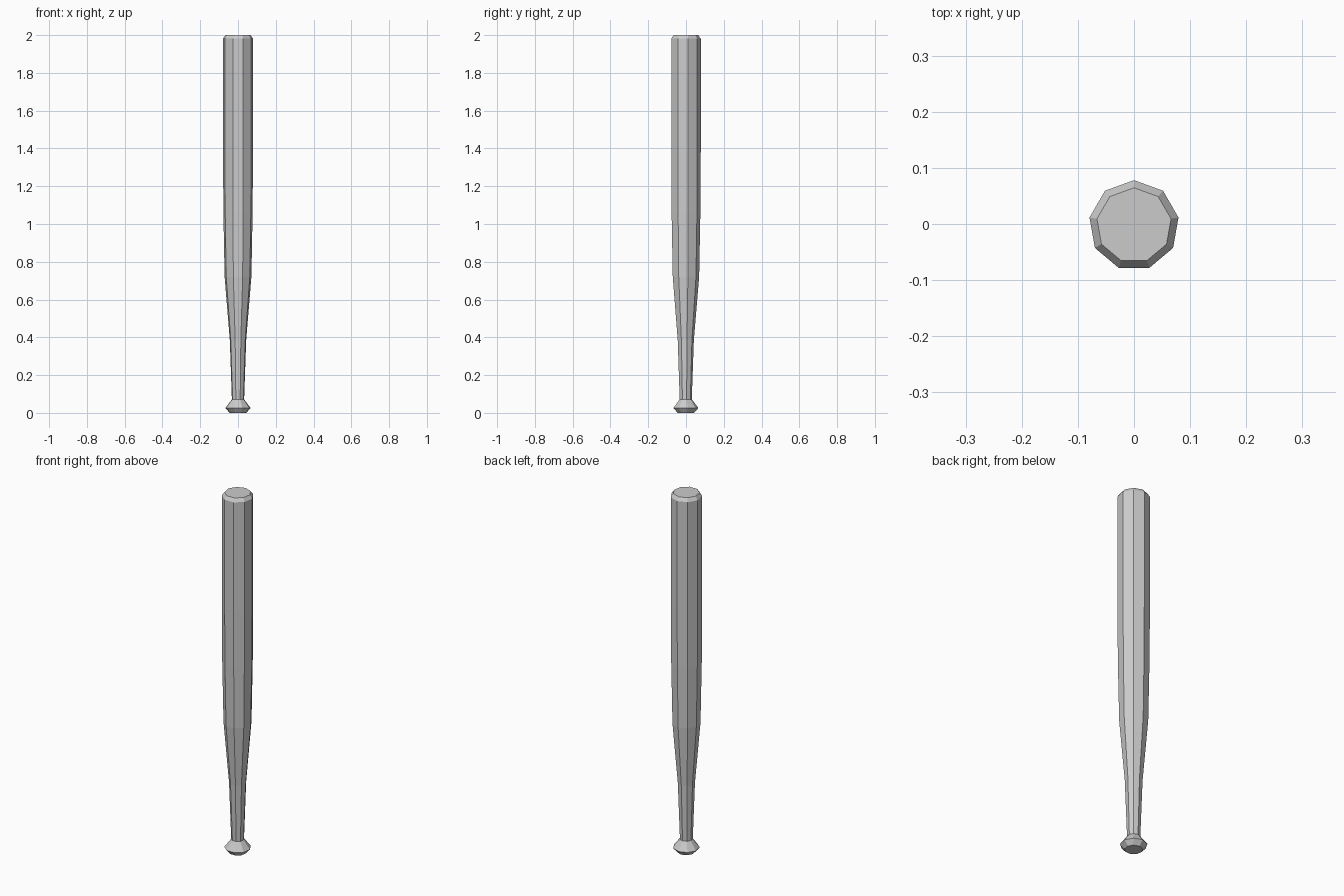
import bpy, bmesh
from math import sin, cos, radians

if "Cube" in bpy.data.objects:
    bpy.data.objects.remove(bpy.data.objects["Cube"])

SIDES = 9
Y_OFF = -0.0024  # centres the odd-sided outline on y = 0

# (radius, height) from the knob up to the barrel tip
profile = [(0.045, 0.0), (0.068, 0.026), (0.033, 0.072), (0.044, 0.385),
           (0.072, 0.72), (0.0785, 1.06), (0.0805, 1.38), (0.0805, 1.981), (0.067, 2.0)]

bm = bmesh.new()

# Stacked nine-sided rings, one corner facing the back
rings = []
for r, z in profile:
    angles = [radians(90 + 360 * i / SIDES) for i in range(SIDES)]
    rings.append([bm.verts.new((r * cos(a), r * sin(a) + Y_OFF, z)) for a in angles])

# Side faces between neighbouring rings
for low, high in zip(rings, rings[1:]):
    for i in range(SIDES):
        j = (i + 1) % SIDES
        bm.faces.new((low[i], low[j], high[j], high[i]))

# End caps
bm.faces.new(rings[0][::-1])
bm.faces.new(rings[-1])

mesh = bpy.data.meshes.new("bat")
bm.to_mesh(mesh)
bm.free()
bpy.context.collection.objects.link(bpy.data.objects.new("bat", mesh))
